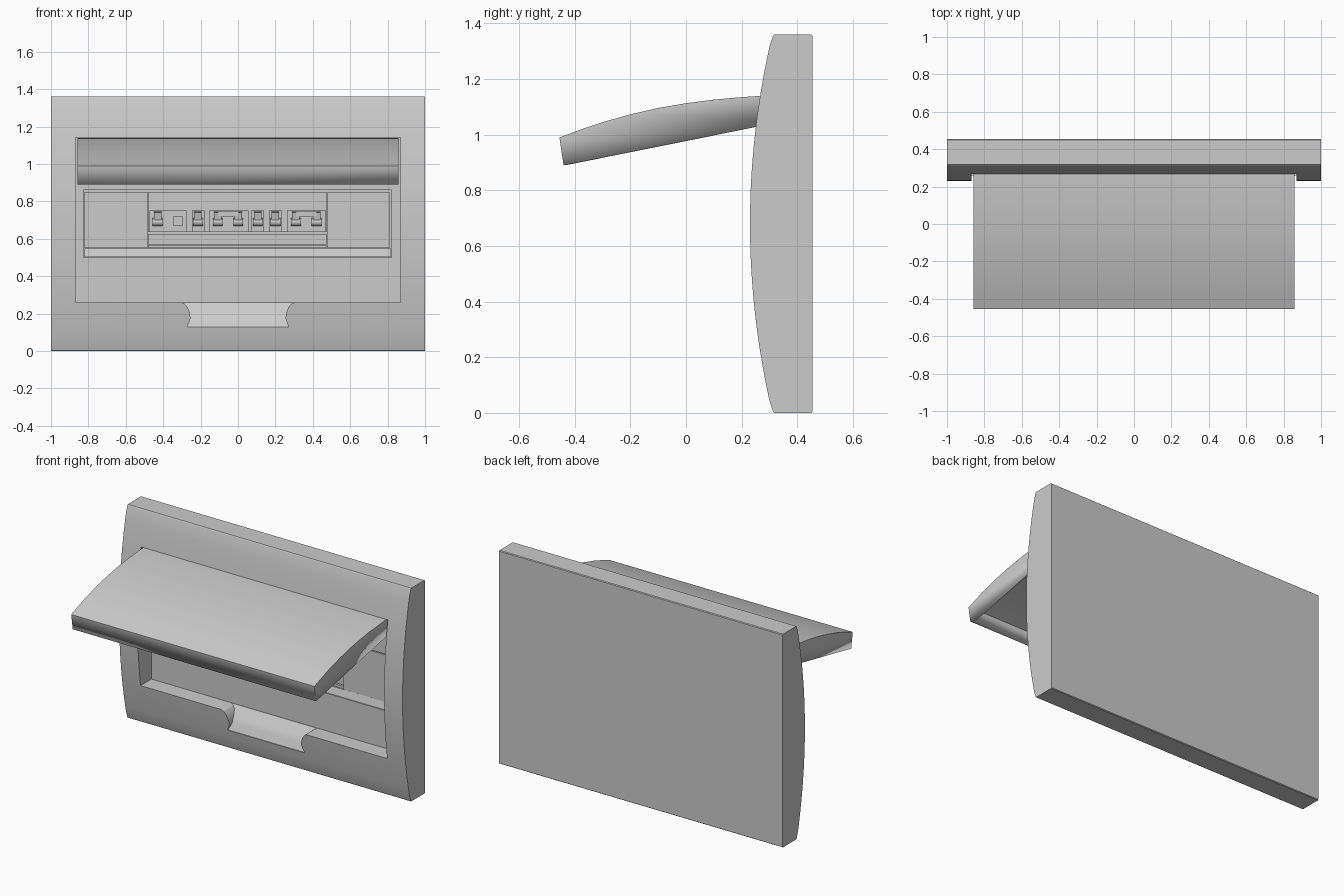
import bpy, bmesh, math

if "Cube" in bpy.data.objects:
    bpy.data.objects.remove(bpy.data.objects["Cube"])


def finish(name, bm, smooth=True):
    bmesh.ops.recalc_face_normals(bm, faces=bm.faces)
    me = bpy.data.meshes.new(name)
    bm.to_mesh(me)
    bm.free()
    ob = bpy.data.objects.new(name, me)
    bpy.context.collection.objects.link(ob)
    activate(ob)
    if smooth:
        bpy.ops.object.shade_smooth_by_angle(angle=math.radians(25))
    return ob


def activate(ob):
    bpy.ops.object.select_all(action='DESELECT')
    bpy.context.view_layer.objects.active = ob
    ob.select_set(True)


def loft(name, rings, caps=True, skip=(), smooth=True):
    """Join equal-length closed rings of points; skip leaves out strips."""
    bm = bmesh.new()
    vs = [[bm.verts.new(p) for p in r] for r in rings]
    n = len(rings[0])
    for a, b in zip(vs, vs[1:]):
        for i in range(n):
            if i not in skip:
                j = (i + 1) % n
                bm.faces.new((a[i], a[j], b[j], b[i]))
    if caps:
        bm.faces.new(vs[0])
        bm.faces.new(vs[-1])
    return finish(name, bm, smooth)


def extrude_x(name, profile, x0, x1, **kw):
    return loft(name, [[(x, y, z) for y, z in profile] for x in (x0, x1)], **kw)


def box(name, x0, x1, y0, y1, z0, z1):
    return extrude_x(name, [(y0, z0), (y1, z0), (y1, z1), (y0, z1)], x0, x1, smooth=False)


def cut(target, cutter):
    cutter.hide_render = True
    m = target.modifiers.new("cut", 'BOOLEAN')
    m.operation, m.solver, m.object = 'DIFFERENCE', 'EXACT', cutter
    activate(target)
    # keep the boolean above the smoothing modifier
    bpy.ops.object.modifier_move_to_index(modifier=m.name, index=0)
    bpy.ops.object.modifier_apply(modifier=m.name)
    bpy.data.objects.remove(cutter)


# Bowed wall housing
front = []
for i in range(33):
    z = 1.36 * i / 32
    front.append((0.23 + 0.08 * ((z - 0.68) / 0.68) ** 2, z))
front[0] = (0.313, 0.004)
front[-1] = (0.313, 1.356)
body = extrude_x("housing", [(0.455, 0.004), (0.45, 0), (0.317, 0)] + front
                 + [(0.317, 1.36), (0.45, 1.36), (0.455, 1.356)], -1, 1)

# Door opening, finger scoop, breaker window
cut(body, box("opening_cutter", -0.87, 0.87, 0.0, 0.37, 0.26, 1.142))
rows = [(0.128, 0.288, 0.272), (0.145, 0.296, 0.264), (0.175, 0.306, 0.254),
        (0.205, 0.325, 0.258), (0.235, 0.35, 0.27), (0.252, 0.362, 0.285),
        (0.262, 0.3695, 0.31), (0.275, 0.3695, 0.31)]
cut(body, loft("scoop_cutter", [[(-w, 0.1, z), (w, 0.1, z), (w, y, z), (-w, y, z)]
                                for z, y, w in rows]))
cut(body, box("window_cutter", -0.825, 0.82, 0.2, 0.43, 0.50, 0.86))
activate(body)
bpy.ops.object.shade_smooth_by_angle(angle=math.radians(25))

# Raised lid: hollow shell, curved top, lip at the front, open underneath
top = [(-0.455, 0.99), (-0.38, 1.018), (-0.3, 1.045), (-0.2, 1.073), (-0.1, 1.096),
       (0.0, 1.113), (0.1, 1.126), (0.2, 1.135), (0.275, 1.14), (0.34, 1.14), (0.36, 1.13)]
lid_profile = [(-0.44, 0.89)] + top + [(0.362, 1.05)]
lid = extrude_x("lid", lid_profile, -0.858, 0.858, skip=(len(lid_profile) - 1,))
m = lid.modifiers.new("shell", 'SOLIDIFY')
m.thickness, m.offset, m.use_even_offset = 0.022, -1, True
bpy.ops.object.modifier_move_to_index(modifier="shell", index=0)

# Window contents: side blanks, sill, centre cover and lower rail
box("blank_left", -0.82, -0.484, 0.38, 0.435, 0.55, 0.85)
box("blank_right", 0.478, 0.81, 0.38, 0.435, 0.55, 0.85)
extrude_x("window_sill", [(0.372, 0.503), (0.435, 0.503), (0.435, 0.547), (0.385, 0.547)],
          -0.822, 0.817, smooth=False)
box("centre_cover", -0.48, 0.474, 0.41, 0.435, 0.635, 0.85)
box("rail_upper", -0.48, 0.474, 0.395, 0.435, 0.57, 0.626)
box("rail_lower", -0.48, 0.474, 0.388, 0.435, 0.55, 0.566)


def toggle(x):
    """Rounded pivot barrel with a lever above it."""
    ring = [(0.393 + 0.022 * math.cos(a), 0.69 + 0.022 * math.sin(a))
            for a in [k * math.pi / 8 for k in range(16)]]
    extrude_x("toggle_barrel", ring, x - 0.026, x + 0.026)
    extrude_x("toggle_lever", [(0.375, 0.695), (0.40, 0.695), (0.39, 0.745), (0.365, 0.74)],
              x - 0.02, x + 0.02, smooth=False)


# Breaker modules: (left, right, toggle positions)
for x0, x1, toggles in [(-0.472, -0.275, (-0.43,)), (-0.247, -0.18, (-0.214,)),
                        (-0.155, 0.055, (-0.108, 0.002)), (0.07, 0.14, (0.105,)),
                        (0.165, 0.235, (0.2,)), (0.262, 0.47, (0.31, 0.42))]:
    box("breaker", x0, x1, 0.398, 0.42, 0.637, 0.75)
    for x in toggles:
        toggle(x)
    if len(toggles) == 2:
        box("toggle_bridge", toggles[0], toggles[1], 0.362, 0.376, 0.72, 0.745)
box("test_button", -0.345, -0.298, 0.388, 0.40, 0.668, 0.722)
